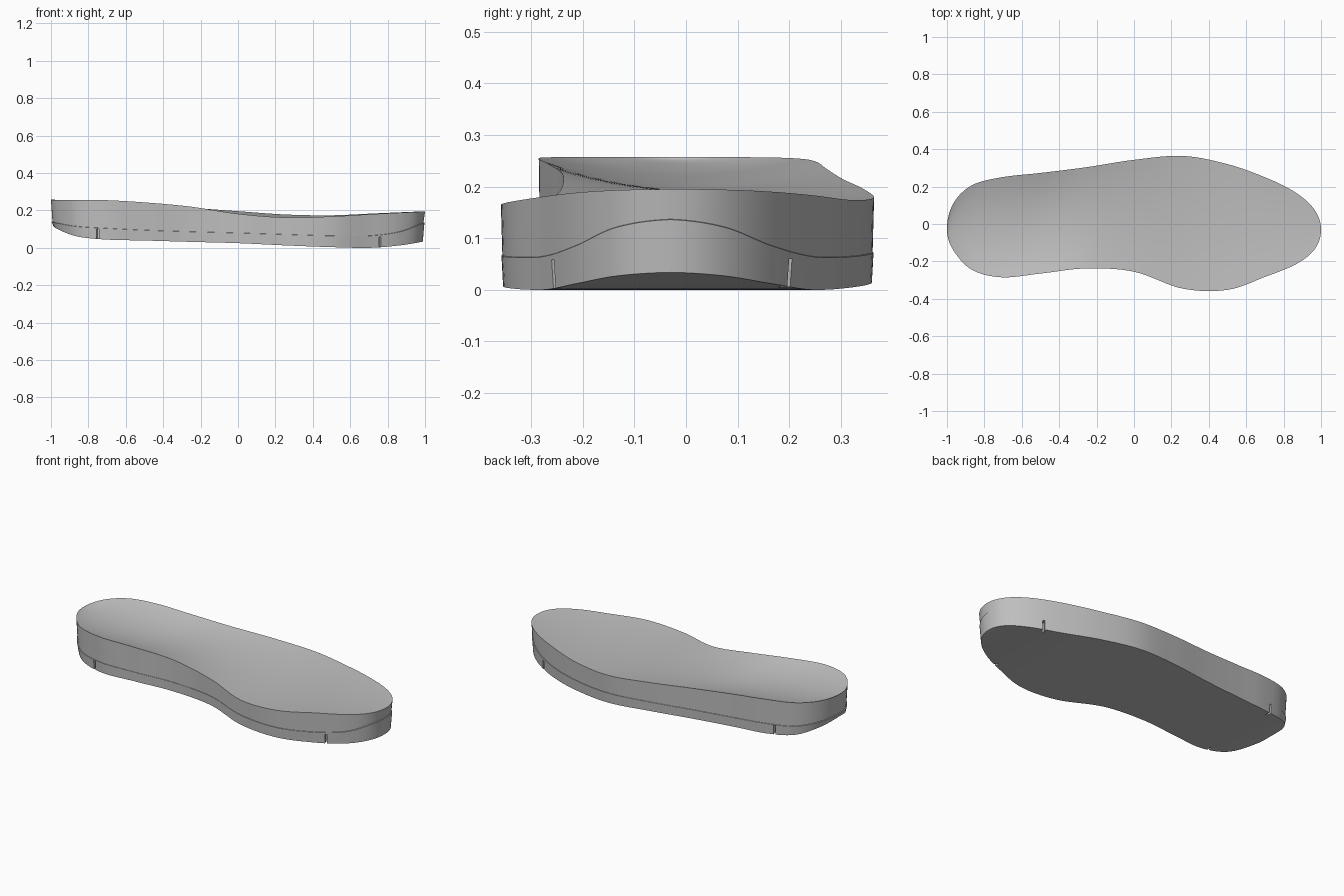
import bpy, bmesh, math
from mathutils import Vector

default_cube = bpy.data.objects.get("Cube")
if default_cube:
    bpy.data.objects.remove(default_cube, do_unlink=True)

# One rubber colour for the whole sole
rubber = bpy.data.materials.new("grey_rubber")
rubber.use_nodes = True
grey = (0.52, 0.52, 0.52, 1)
rubber.diffuse_color = grey
rubber.node_tree.nodes["Principled BSDF"].inputs["Base Color"].default_value = grey

# Guide curves from heel to toe, evenly spaced in angle so both ends are round
back_edge = [-.03, .11, .207, .25, .273, .303, .343, .364, .32, .247, .167, .075, -.03]
front_edge = [-.03, -.14, -.245, -.285, -.265, -.238, -.255, -.345, -.352, -.28, -.215, -.135, -.03]
back_top = [.257, .257, .255, .249, .234, .215, .196, .178, .174, .183, .19, .194, .195]
front_top = [.257, .257, .257, .255, .243, .221, .182, .162, .168, .18, .188, .193, .195]
dish = [0, .014, .03, .04, .042, .03, .02, .015, .013, .011, .007, .003, 0]
seam = [.14, .132, .115, .105, .095, .087, .08, .072, .065, .065, .086, .122, .137]
bottom = [.12, .095, .06, .044, .039, .032, .025, .013, .004, 0, .012, .027, .034]


def sample(curve, position):
    """Smooth value of a guide curve; position runs from heel to toe as zero to one."""
    last = len(curve) - 1
    place = position * last
    i = min(int(place), last - 1)
    f = place - i

    def slope(k):
        if k == 0:
            return (4 * curve[1] - 3 * curve[0] - curve[2]) / 2
        if k == last:
            return (3 * curve[-1] - 4 * curve[-2] + curve[-3]) / 2
        return (curve[k + 1] - curve[k - 1]) / 2

    a, b = curve[i], curve[i + 1]
    blend = f * f * (3 - 2 * f)
    return (a + (b - a) * blend + slope(i) * f * (1 - f) ** 2
            - slope(i + 1) * f * f * (1 - f))


def cross_section(position, across):
    """Closed ring of points around the sole at one station."""
    x = -math.cos(position * math.pi)
    front, back = sample(front_edge, position), sample(back_edge, position)
    z_front, z_back = sample(front_top, position), sample(back_top, position)
    z_seam, z_bottom = sample(seam, position), max(sample(bottom, position), 0)
    depth = sample(dish, position)

    def point(side, z, scale):
        return Vector((x * scale, (front + (back - front) * side) * scale, z))

    steps = [k / across for k in range(across + 1)]
    # Footbed, dished between its edges
    ring = []
    for side in steps:
        hollow = 4 * depth * side * (1 - side)
        ring.append(point(side, z_front + (z_back - z_front) * side - hollow, 1))
    # Side walls step out at the seam and taper toward the ground
    ring += [point(1, z_seam, 0.992), point(1, z_seam - 0.001, 0.997)]
    ring += [point(side, z_bottom, 0.988) for side in reversed(steps)]
    ring += [point(0, z_seam - 0.001, 0.997), point(0, z_seam, 0.992)]
    return ring


# Sole body, lofted from heel to toe
stations = 96
bm = bmesh.new()
rings = [[bm.verts.new(p) for p in cross_section(k / stations, 16)]
         for k in range(stations + 1)]
for ring, following in zip(rings, rings[1:]):
    for j in range(len(ring)):
        n = (j + 1) % len(ring)
        bm.faces.new((ring[j], following[j], following[n], ring[n]))
bmesh.ops.remove_doubles(bm, verts=bm.verts, dist=0.00005)
bmesh.ops.recalc_face_normals(bm, faces=bm.faces)
mesh = bpy.data.meshes.new("shoe_sole")
bm.to_mesh(mesh)
bm.free()
mesh.materials.append(rubber)
sole = bpy.data.objects.new("shoe_sole", mesh)
bpy.context.collection.objects.link(sole)


def cut_notch(edge, position):
    """Cut a narrow upright slot into the lower band, square to the outline."""
    def outline(p):
        return Vector((-math.cos(p * math.pi), sample(edge, p), 0))

    tangent = outline(position + 0.01) - outline(position - 0.01)
    place = outline(position)
    low, high = sample(bottom, position) - 0.03, sample(bottom, position) + 0.055
    place.z = (low + high) / 2
    bpy.ops.mesh.primitive_cube_add(size=1, location=place)
    cutter = bpy.context.object
    cutter.name = "notch_cutter"
    cutter.scale = (0.012, 0.06, high - low)
    cutter.rotation_euler.z = math.atan2(tangent.y, tangent.x)
    cutter.hide_render = True
    modifier = sole.modifiers.new("notch", "BOOLEAN")
    modifier.operation = "DIFFERENCE"
    modifier.solver = "EXACT"
    modifier.object = cutter
    bpy.context.view_layer.objects.active = sole
    bpy.ops.object.modifier_apply(modifier=modifier.name)
    bpy.data.objects.remove(cutter, do_unlink=True)


# Notches beside the heel and the toe
for edge, toe_position in ((front_edge, 0.775), (back_edge, 0.795)):
    cut_notch(edge, 0.23)
    cut_notch(edge, toe_position)

# Smooth walls with crisp rims
bpy.ops.object.select_all(action="DESELECT")
sole.select_set(True)
bpy.context.view_layer.objects.active = sole
bpy.ops.object.shade_smooth_by_angle(angle=math.radians(35))
